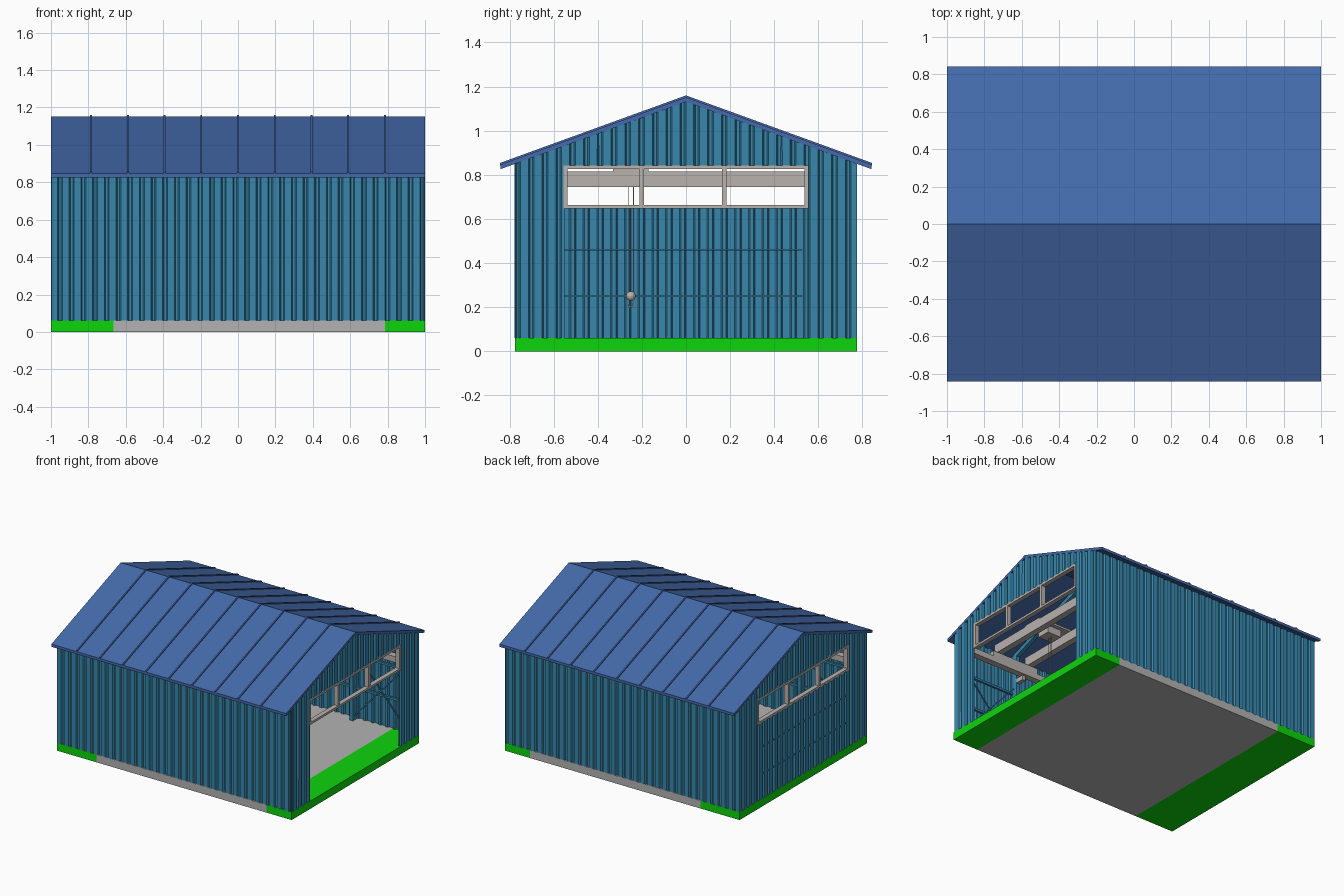
import bpy, bmesh, math
from mathutils import Vector

if "Cube" in bpy.data.objects:
    bpy.data.objects.remove(bpy.data.objects["Cube"])


def mat(name, rgb):
    m = bpy.data.materials.new(name)
    m.diffuse_color = (*rgb, 1)
    m.use_nodes = True
    m.node_tree.nodes["Principled BSDF"].inputs["Base Color"].default_value = m.diffuse_color
    return m


WALL = mat("wall_blue", (0.040, 0.242, 0.413))
ROOF = mat("roof_blue", (0.058, 0.144, 0.400))
GREEN = mat("bright_green", (0.004, 0.66, 0.004))
GREY = mat("concrete_grey", (0.45, 0.45, 0.45))
FRAME = mat("frame_grey", (0.48, 0.445, 0.42))

SLOPE = 0.363
APEX = 1.152
HW, HL = 0.775, 1.0     # half width (y), half length (x)
DEPTH, PITCH = 0.013, 0.0625


def finish(name, bm, material):
    bmesh.ops.recalc_face_normals(bm, faces=bm.faces)
    me = bpy.data.meshes.new(name)
    bm.to_mesh(me)
    bm.free()
    me.materials.append(material)
    ob = bpy.data.objects.new(name, me)
    bpy.context.collection.objects.link(ob)
    return ob


def add_box(bm, x0, x1, y0, y1, z0, z1):
    r = bmesh.ops.create_cube(bm, size=1)
    for v in r["verts"]:
        v.co = Vector(((x0 + x1) / 2 + v.co.x * (x1 - x0),
                       (y0 + y1) / 2 + v.co.y * (y1 - y0),
                       (z0 + z1) / 2 + v.co.z * (z1 - z0)))


def boxes(name, material, *dims):
    bm = bmesh.new()
    for d in dims:
        add_box(bm, *d)
    return finish(name, bm, material)


def add_bar(bm, a, b, w):
    a, b = Vector(a), Vector(b)
    r = bmesh.ops.create_cube(bm, size=1)
    q = (b - a).to_track_quat('Z', 'Y')
    for v in r["verts"]:
        v.co = (a + b) / 2 + q @ Vector((v.co.x * w, v.co.y * w, v.co.z * (b - a).length))


def under_roof(y):
    return APEX - 0.021 - SLOPE * abs(y)


def sheet(name, u0, u1, bottom, top, place):
    """Corrugated sheet; place(u, depth, z) gives the point in space."""
    knots = [(0.0, 0), (0.034, 0), (0.041, 1), (0.0555, 1)]
    pts = {}

    def depth(u):
        t = u % PITCH
        ks = knots + [(PITCH, 0)]
        for (a, da), (b, db) in zip(ks, ks[1:]):
            if a <= t <= b:
                return (da + (db - da) * (t - a) / (b - a)) * DEPTH
        return 0
    for k in range(math.floor(u0 / PITCH), math.ceil(u1 / PITCH) + 1):
        for t, d in knots:
            u = k * PITCH + t
            if u0 < u < u1:
                pts[round(u, 5)] = d * DEPTH
    for u in (u0, u1):
        pts[u] = depth(u)
    bm = bmesh.new()
    cols = [(bm.verts.new(place(u, d + 0.002, bottom)), bm.verts.new(place(u, d + 0.002, top(u))))
            for u, d in sorted(pts.items())]
    for (a, b), (c, d) in zip(cols, cols[1:]):
        bm.faces.new((a, c, d, b))
    ob = finish(name, bm, WALL)
    s = ob.modifiers.new("thickness", 'SOLIDIFY')
    s.thickness, s.offset = 0.004, 0
    return ob


# Base slab: concrete middle with green ends
boxes("slab_middle", GREY, (-0.665, 0.785, -HW, HW, 0, 0.06))
boxes("slab_green_ends", GREEN, (-HL, -0.665, -HW, HW, 0, 0.06), (0.785, HL, -HW, HW, 0, 0.06))

# Long side walls
for s, n in ((-1, "front"), (1, "back")):
    sheet(n + "_wall", -HL + 0.002, HL - 0.002, 0.06, lambda u: 0.852,
          lambda u, d, z, s=s: (u, s * (HW - d), z))

# Gable walls around the door openings, with window frame strips
DW, WZ0, WZ1 = 0.55, 0.65, 0.84
for s, n in ((-1, "left"), (1, "right")):
    def place(u, d, z, s=s):
        return (s * (HL - d), u, z)
    sheet(n + "_gable_pier_front", -HW, -DW, 0.06, under_roof, place)
    sheet(n + "_gable_pier_back", DW, HW, 0.06, under_roof, place)
    sheet(n + "_gable_top", -DW, DW, WZ1, under_roof, place)
    x0, x1 = sorted((s * 0.965, s * 1.0))
    e = DW + 0.006
    boxes(n + "_window_frame", FRAME,
          (x0, x1, -e, e, WZ0 - 0.003, WZ0 + 0.014),
          (x0, x1, -e, e, WZ1 - 0.014, WZ1 + 0.003),
          (x0, x1, -e, -e + 0.018, WZ0 + 0.014, WZ1 - 0.014),
          (x0, x1, e - 0.018, e, WZ0 + 0.014, WZ1 - 0.014),
          (x0, x1, -0.21, -0.19, WZ0 + 0.014, WZ1 - 0.014),
          (x0, x1, 0.163, 0.183, WZ0 + 0.014, WZ1 - 0.014))

# Closed sectional door on the left gable
sheet("left_door", -DW, DW, 0.06, lambda u: WZ0, lambda u, d, z: (-HL + d, u, z))
boxes("left_door_rails", WALL,
      *[(-0.998, -0.975, -DW, 0.525, z - 0.004, z + 0.004) for z in (0.25, 0.46)])

# Roof: one folded slab with standing seams


def roof_strip(bm, x0, x1, y, lo, hi):
    prof = [(-y, -SLOPE * y + lo), (0, lo), (y, -SLOPE * y + lo),
            (y, -SLOPE * y + hi), (0, hi), (-y, -SLOPE * y + hi)]
    a = [bm.verts.new((x0, p, APEX + q)) for p, q in prof]
    b = [bm.verts.new((x1, p, APEX + q)) for p, q in prof]
    for i in range(6):
        j = (i + 1) % 6
        bm.faces.new((a[i], a[j], b[j], b[i]))
    for f in (a, b):
        bm.faces.new((f[0], f[1], f[4], f[5]))
        bm.faces.new((f[1], f[2], f[3], f[4]))


bm = bmesh.new()
roof_strip(bm, -HL, HL, 0.842, -0.021, 0)
finish("roof", bm, ROOF)
bm = bmesh.new()
for i in range(9):
    x = -0.785 + i * 0.19625
    roof_strip(bm, x - 0.005, x + 0.005, 0.843, -0.004, 0.008)
finish("roof_seams", bm, ROOF)

# Steel frames inside: columns, rafters, girts and cross bracing
bm = bmesh.new()
XS = (-0.94, -0.47, 0.0, 0.47, 0.94)
for x in XS:
    for s in (-1, 1):
        add_box(bm, x - 0.015, x + 0.015, s * 0.73 - 0.025, s * 0.73 + 0.025, 0.06, 0.85)
        add_bar(bm, (x, s * 0.74, under_roof(0.74) - 0.02), (x, 0, under_roof(0) - 0.02), 0.03)
for s in (-1, 1):
    for z in (0.3, 0.55):
        add_box(bm, -0.95, 0.95, s * 0.75 - 0.008, s * 0.75 + 0.008, z - 0.008, z + 0.008)
    for a, b in ((XS[0], XS[1]), (XS[3], XS[4])):
        add_bar(bm, (a, s * 0.735, 0.08), (b, s * 0.735, 0.6), 0.008)
        add_bar(bm, (b, s * 0.735, 0.08), (a, s * 0.735, 0.6), 0.008)
finish("steel_frames", bm, WALL)

# Overhead crane: runway rails, two girders, end trucks, trolley
boxes("crane_runways", FRAME,
      *[(-0.96, 0.96, s * 0.645 - 0.025, s * 0.645 + 0.025, 0.655, 0.70) for s in (-1, 1)],
      *[(x - 0.015, x + 0.015, s * 0.68 - 0.04, s * 0.68 + 0.04, 0.62, 0.655)
        for s in (-1, 1) for x in XS])
boxes("crane_girders", FRAME,
      *[(x - 0.025, x + 0.025, -0.66, 0.66, 0.745, 0.815) for x in (0.42, 0.70)])
boxes("crane_end_trucks", FRAME,
      *[(0.36, 0.76, s * 0.645 - 0.02, s * 0.645 + 0.02, 0.70, 0.745) for s in (-1, 1)])
boxes("crane_trolley", FRAME,
      (0.40, 0.72, -0.33, -0.17, 0.815, 0.83), (0.50, 0.62, -0.30, -0.20, 0.76, 0.815))

# Hoist cable, pulley block and hook
bm = bmesh.new()
for y in (-0.262, -0.238):
    add_bar(bm, (0.56, y, 0.25), (0.56, y, 0.77), 0.004)
r = bmesh.ops.create_uvsphere(bm, u_segments=12, v_segments=8, radius=0.022)
bmesh.ops.translate(bm, verts=r["verts"], vec=(0.56, -0.25, 0.25))
arc = [(0.56, -0.25 + 0.012 * math.sin(t), 0.212 + 0.012 * math.cos(t))
       for t in [i * math.pi / 4 for i in range(7)]]
for a, b in zip(arc, arc[1:]):
    add_bar(bm, a, b, 0.006)
finish("hoist_hook", bm, FRAME)
